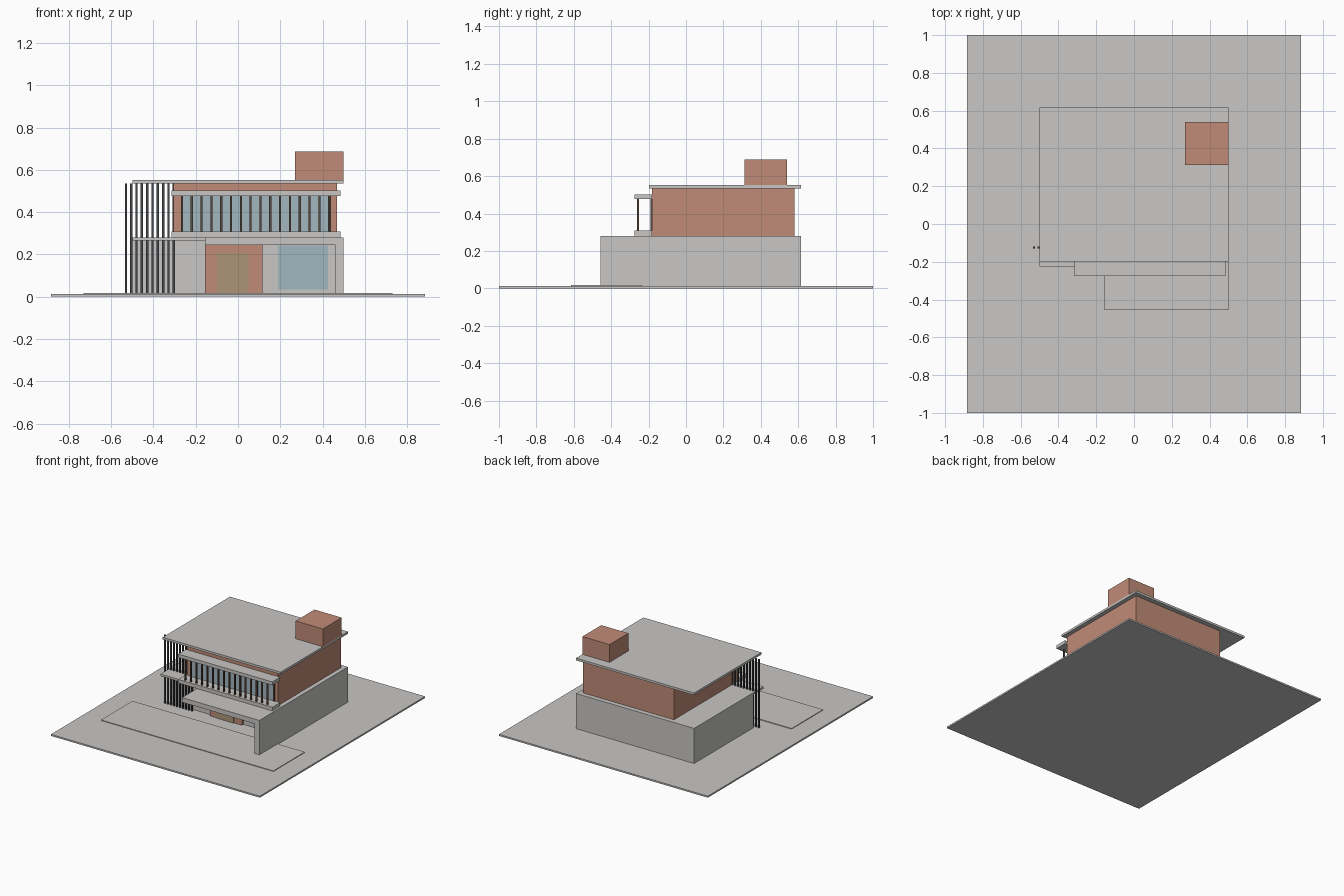
import bpy

old = bpy.data.objects.get("Cube")
if old:
    bpy.data.objects.remove(old)


def make_material(name, r, g, b):
    m = bpy.data.materials.new(name)
    m.use_nodes = True
    m.diffuse_color = (r, g, b, 1)
    m.node_tree.nodes["Principled BSDF"].inputs["Base Color"].default_value = (r, g, b, 1)
    return m


concrete = make_material("pale concrete", .58, .57, .555)
clay = make_material("terracotta", .53, .26, .185)
glass = make_material("blue glass", .37, .475, .525)
timber = make_material("door timber", .42, .30, .19)
steel = make_material("dark steel", .06, .062, .068)
bronze = make_material("dark bronze", .10, .07, .05)


def box(name, mat, x, y, z):
    """Box from its (low, high) range on each axis."""
    ranges = (x, y, z)
    bpy.ops.mesh.primitive_cube_add(size=1, location=[(a + b) / 2 for a, b in ranges])
    ob = bpy.context.object
    ob.name = name
    ob.scale = [b - a for a, b in ranges]
    bpy.ops.object.transform_apply(location=False, rotation=False, scale=True)
    ob.data.materials.append(mat)
    return ob


def post_row(name, mat, start, step, count, y, z, width):
    """Evenly spaced square posts along x, repeated by an array."""
    ob = box(name, mat, (start - width / 2, start + width / 2),
             (y - width / 2, y + width / 2), z)
    arr = ob.modifiers.new("row", 'ARRAY')
    arr.count = count
    arr.use_relative_offset = False
    arr.use_constant_offset = True
    arr.constant_offset_displace = (step, 0, 0)
    return ob


GROUND = .012
FLOOR = .281
WALL = -.10        # ground floor front wall
UPPER = -.182      # upper floor front wall

# Site
box("ground_plate", concrete, (-.885, .885), (-1, 1), (0, GROUND))
box("front_paving", concrete, (-.73, .73), (-.615, -.235), (GROUND, .017))

# Ground floor with entrance canopy and side wall
box("ground_floor", concrete, (-.5, .5), (WALL, .616), (GROUND, FLOOR))
box("deck_slab", concrete, (-.5, -.155), (-.225, WALL), (.265, FLOOR))
box("entrance_canopy", concrete, (-.155, .5), (-.456, WALL), (.245, FLOOR))
box("canopy_side_wall", concrete, (.46, .5), (-.456, WALL), (GROUND, .245))
box("entrance_wall", clay, (-.155, .115), (-.118, WALL), (GROUND, .245))
box("entrance_door", timber, (-.10, .05), (-.123, -.118), (GROUND, .21))
box("ground_window", glass, (.19, .425), (WALL - .005, WALL), (.035, .243))

# Upper floor
box("upper_floor", clay, (-.304, .467), (UPPER, .58), (FLOOR, .535))
box("upper_window", glass, (-.265, .435), (UPPER - .004, UPPER), (.309, .477))
post_row("window_mullions", bronze, -.265, .14, 6, UPPER - .004, (.309, .477), .008)

# Balcony frame with slats
for name, z in (("balcony_floor", (FLOOR, .309)), ("balcony_hood", (.477, .503))):
    box(name, concrete, (-.314, .484), (-.276, UPPER), z)
post_row("balcony_slats", bronze, -.265, .0464, 16, -.257, (.309, .477), .010)

# Roof, rooftop box and column screen
box("roof_slab", concrete, (-.5, .5), (-.198, .616), (.535, .552))
box("rooftop_box", clay, (.27, .5), (.312, .54), (.552, .688))
post_row("column_screen", steel, -.53, .0252, 10, -.125, (GROUND, .535), .011)
